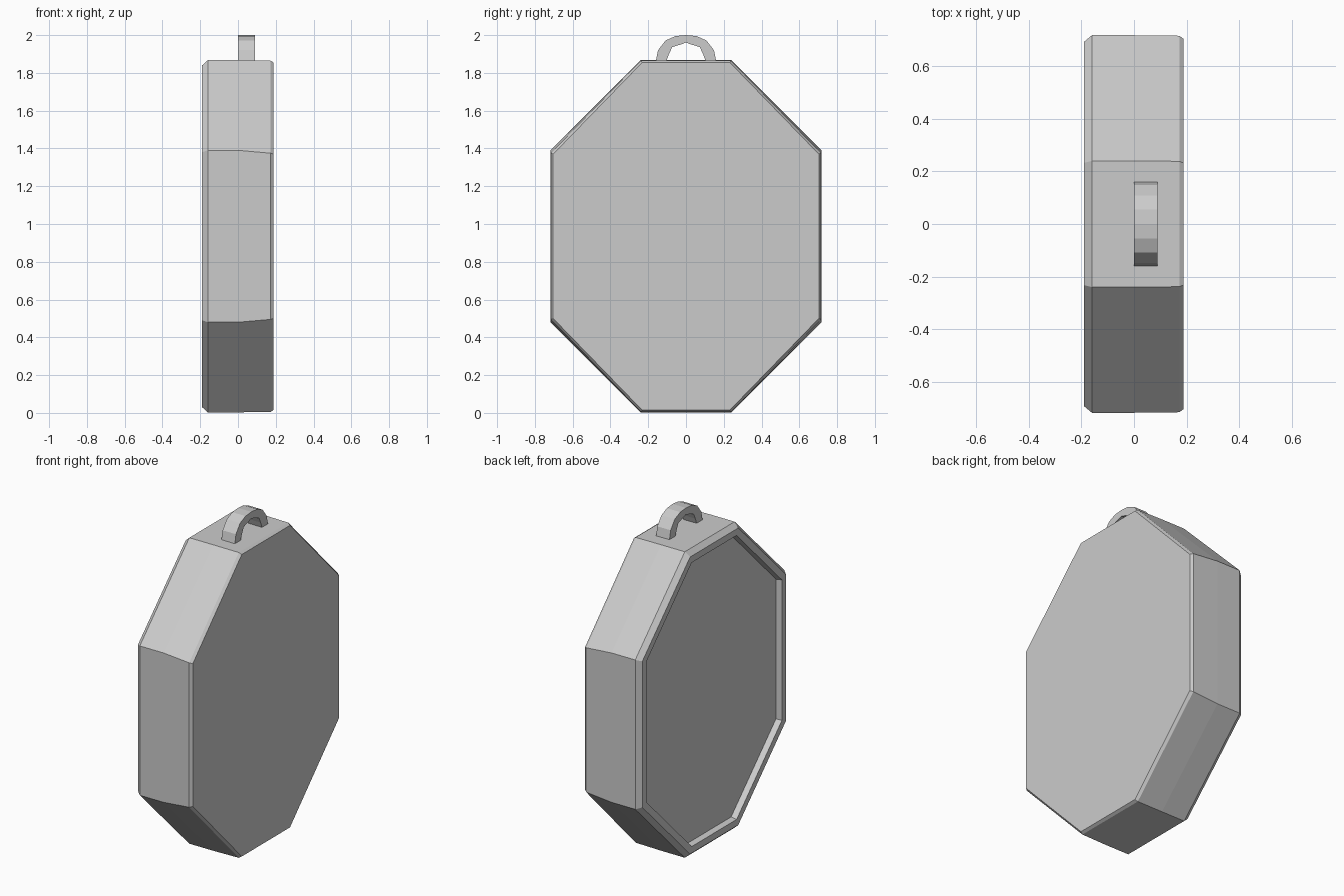
import bpy, bmesh

if "Cube" in bpy.data.objects:
    bpy.data.objects.remove(bpy.data.objects["Cube"])

CZ = 0.935  # height of the octagon centre


def make_object(name, bm):
    bmesh.ops.recalc_face_normals(bm, faces=bm.faces)
    mesh = bpy.data.meshes.new(name)
    bm.to_mesh(mesh)
    bm.free()
    obj = bpy.data.objects.new(name, mesh)
    bpy.context.collection.objects.link(obj)
    return obj


def bridge(bm, a, b):
    n = len(a)
    for i in range(n):
        j = (i + 1) % n
        bm.faces.new((a[i], a[j], b[j], b[i]))


def octagon(bm, x, half_y, half_z, corner_y, corner_z):
    quarter = [(half_y, corner_z), (corner_y, half_z)]
    pts = quarter + [(-y, z) for y, z in reversed(quarter)]
    pts += [(-y, -z) for y, z in pts]
    return [bm.verts.new((x, y, CZ + z)) for y, z in pts]


# Octagonal case: chamfered rim, with a shallow recessed panel on the -x side
bm = bmesh.new()
sections = [
    (0.188, 0.703, 0.920, 0.232, 0.435),
    (0.172, 0.715, 0.930, 0.238, 0.440),
    (0.000, 0.717, 0.932, 0.240, 0.455),
    (-0.160, 0.717, 0.932, 0.240, 0.455),
    (-0.190, 0.692, 0.905, 0.232, 0.445),
    (-0.190, 0.652, 0.865, 0.216, 0.428),
    (-0.155, 0.645, 0.858, 0.213, 0.425),
]
rings = [octagon(bm, *s) for s in sections]
for a, b in zip(rings, rings[1:]):
    bridge(bm, a, b)
bm.faces.new(rings[0])
bm.faces.new(rings[-1])
make_object("case", bm)

# Hanging loop on top: half ring with a rectangular section
bm = bmesh.new()
outer = [(0.160, 1.860), (0.148, 1.920), (0.108, 1.972), (0.055, 1.995), (0, 2.0)]
inner = [(0.105, 1.860), (0.090, 1.900), (0.073, 1.936), (0.036, 1.948), (0, 1.96)]
pairs = list(zip(outer, inner))
pairs += [((-o[0], o[1]), (-i[0], i[1])) for o, i in reversed(pairs[:-1])]
loops = []
for (oy, oz), (iy, iz) in pairs:
    loops.append([bm.verts.new(p) for p in
                  ((0, oy, oz), (0.09, oy, oz), (0.09, iy, iz), (0, iy, iz))])
for a, b in zip(loops, loops[1:]):
    bridge(bm, a, b)
bm.faces.new(loops[0])
bm.faces.new(loops[-1])
make_object("hanging_loop", bm)
